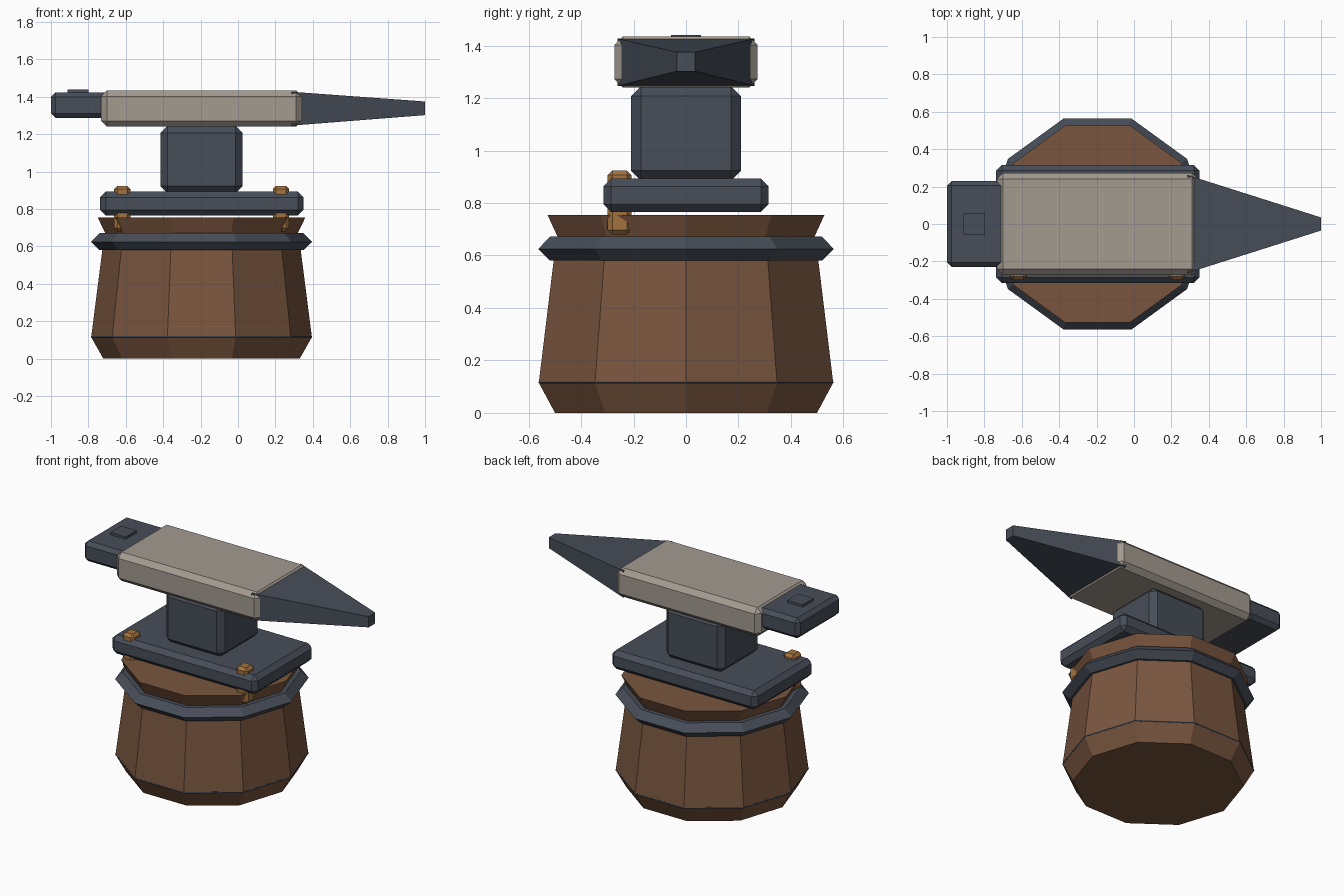
import bpy
import bmesh
import math

if "Cube" in bpy.data.objects:
    bpy.data.objects.remove(bpy.data.objects["Cube"], do_unlink=True)


def material(name, color):
    mat = bpy.data.materials.new(name)
    mat.use_nodes = True
    mat.diffuse_color = (*color, 1)
    mat.node_tree.nodes["Principled BSDF"].inputs["Base Color"].default_value = (*color, 1)
    return mat


STEEL = material("dark_steel", (0.063, 0.075, 0.098))
FACE = material("worn_face", (0.37, 0.325, 0.28))
WOOD = material("brown_wood", (0.19, 0.092, 0.049))
BRASS = material("brass", (0.36, 0.17, 0.05))


def add_object(name, bm, mat):
    bmesh.ops.recalc_face_normals(bm, faces=bm.faces)
    mesh = bpy.data.meshes.new(name)
    bm.to_mesh(mesh)
    bm.free()
    mesh.materials.append(mat)
    obj = bpy.data.objects.new(name, mesh)
    bpy.context.collection.objects.link(obj)
    return obj


def box(name, mat, x, y, z, bevel=0.0):
    """Box from (min, max) ranges with a single chamfer."""
    bm = bmesh.new()
    bmesh.ops.create_cube(bm, size=1)
    for v in bm.verts:
        v.co = [sum(r) / 2 + c * (r[1] - r[0]) for r, c in zip((x, y, z), v.co)]
    obj = add_object(name, bm, mat)
    if bevel:
        mod = obj.modifiers.new("chamfer", "BEVEL")
        mod.width = bevel
        mod.segments = 1
    return obj


def loft(name, mat, rings):
    """Bridge equal-length rings of points and cap both ends."""
    bm = bmesh.new()
    loops = [[bm.verts.new(p) for p in ring] for ring in rings]
    n = len(loops[0])
    for a, b in zip(loops, loops[1:]):
        for i in range(n):
            j = (i + 1) % n
            bm.faces.new((a[i], a[j], b[j], b[i]))
    bm.faces.new(loops[0])
    bm.faces.new(loops[-1])
    return add_object(name, bm, mat)


CENTRE = -0.195
SIDES = 10


def turned(name, mat, profile):
    """Ten-sided solid from (radius, height) pairs."""
    angles = [math.tau * i / SIDES for i in range(SIDES)]
    return loft(name, mat, [[(CENTRE + r * math.cos(a), r * math.sin(a), z)
                             for a in angles] for r, z in profile])


# Wooden stump with iron bands
turned("stump", WOOD, [(0.525, 0), (0.59, 0.115), (0.528, 0.6),
                       (0.495, 0.63), (0.555, 0.755)])
turned("upper_band", STEEL, [(0.545, 0.58), (0.592, 0.625), (0.545, 0.672)])
turned("lower_band", STEEL, [(0.588, 0.111), (0.592, 0.115), (0.59, 0.121)])

# Anvil
box("base_plate", STEEL, (-0.737, 0.35), (-0.315, 0.315), (0.765, 0.893), 0.03)
box("waist", STEEL, (-0.415, 0.025), (-0.21, 0.21), (0.885, 1.245), 0.038)
box("body", FACE, (-0.733, 0.342), (-0.273, 0.273), (1.24, 1.435), 0.032)
box("heel", STEEL, (-1.0, -0.66), (-0.23, 0.23), (1.287, 1.424), 0.025)
box("hardy_plug", STEEL, (-0.912, -0.798), (-0.058, 0.058), (1.41, 1.44))


def section(x, half, low, high):
    return [(x, -half, low), (x, half, low), (x, half, high), (x, -half, high)]


loft("horn", STEEL, [section(0.285, 0.262, 1.246, 1.427),
                     section(1.0, 0.035, 1.302, 1.375)])

# Front bolts
for side, x in (("right", -0.618), ("left", 0.23)):
    box("bolt_" + side, BRASS, (x - 0.044, x + 0.044), (-0.299, -0.207),
        (0.68, 0.924), 0.018)
